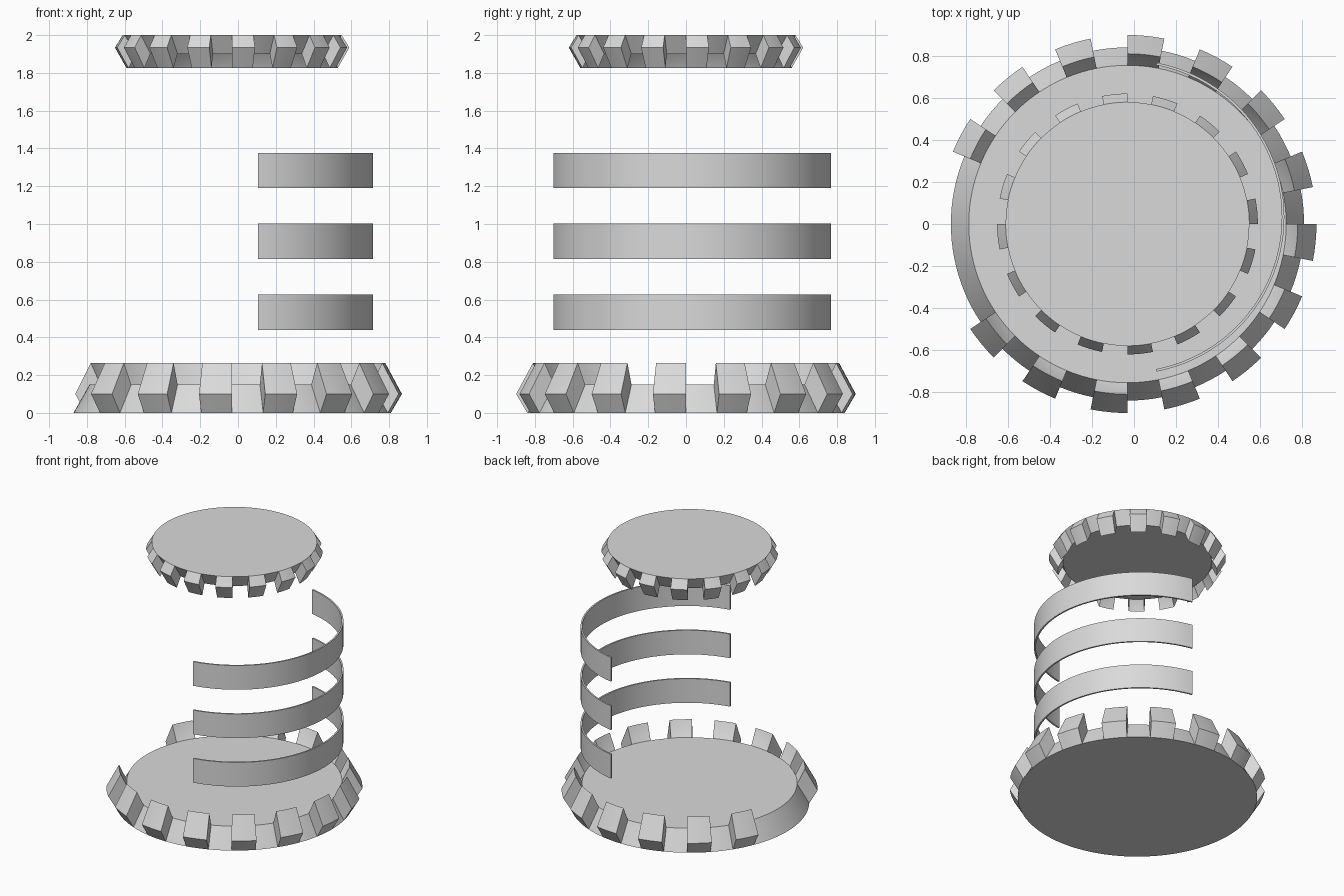
import bpy, bmesh
from math import sin, cos, radians, pi

if "Cube" in bpy.data.objects:
    bpy.data.objects.remove(bpy.data.objects["Cube"], do_unlink=True)

CENTRE_X = -0.031
STEP = 22.5                      # tooth pitch in degrees
TOOTH = STEP / 2

grey = bpy.data.materials.new("light grey")
grey.use_nodes = True
colour = (0.7, 0.7, 0.7, 1)
grey.diffuse_color = colour
grey.node_tree.nodes["Principled BSDF"].inputs["Base Color"].default_value = colour


def sweep(bm, section, start, end, steps):
    """Sweep a closed (radius, z) section around the z axis and cap both ends."""
    rings = []
    for i in range(steps + 1):
        a = radians(start + (end - start) * i / steps)
        rings.append([bm.verts.new((r * cos(a), r * sin(a), z)) for r, z in section])
    n = len(section)
    for a, b in zip(rings, rings[1:]):
        for j in range(n):
            k = (j + 1) % n
            bm.faces.new((a[j], b[j], b[k], a[k]))
    bm.faces.new(rings[0])
    bm.faces.new(rings[-1][::-1])


def finish(name, bm, location):
    bmesh.ops.recalc_face_normals(bm, faces=bm.faces)
    mesh = bpy.data.meshes.new(name)
    bm.to_mesh(mesh)
    bm.free()
    mesh.materials.append(grey)
    obj = bpy.data.objects.new(name, mesh)
    bpy.context.collection.objects.link(obj)
    obj.location = location
    bpy.ops.object.select_all(action="DESELECT")
    obj.select_set(True)
    bpy.context.view_layer.objects.active = obj
    bpy.ops.object.shade_smooth_by_angle(angle=radians(25))
    return obj


def toothed_plate(name, missing, location):
    # tapered disc
    bm = bmesh.new()
    bmesh.ops.create_cone(bm, cap_ends=True, segments=128,
                          radius1=0.84, radius2=0.755, depth=0.15)
    bmesh.ops.translate(bm, verts=bm.verts, vec=(0, 0, 0.075))
    # flared teeth around the rim, rooted just inside the disc
    section = [(0.832, 0.003), (0.84, 0), (0.899, 0.1), (0.81, 0.265),
               (0.755, 0.15), (0.75, 0.145)]
    for i in range(16):
        if i not in missing:
            sweep(bm, section, i * STEP - TOOTH, i * STEP, 4)
    return finish(name, bm, location)


# bottom plate, with a gap in the teeth on its right side
toothed_plate("base_plate", (8, 9), (CENTRE_X, 0, 0))

# smaller plate upside down at the top
top = toothed_plate("top_plate", (), (CENTRE_X, 0, 2))
top.rotation_euler = (pi, 0, 0)
top.scale = (0.69, 0.69, 0.66)

# three thin curved bands on the left side
for i, name in enumerate(("lower_band", "middle_band", "upper_band")):
    band = bmesh.new()
    sweep(band, [(0.736, 0), (0.748, 0), (0.748, 0.187), (0.736, 0.187)],
          -79.2, 79.2, 48)
    finish(name, band, (CENTRE_X - 0.002, 0.033, 0.44 + 0.375 * i))
